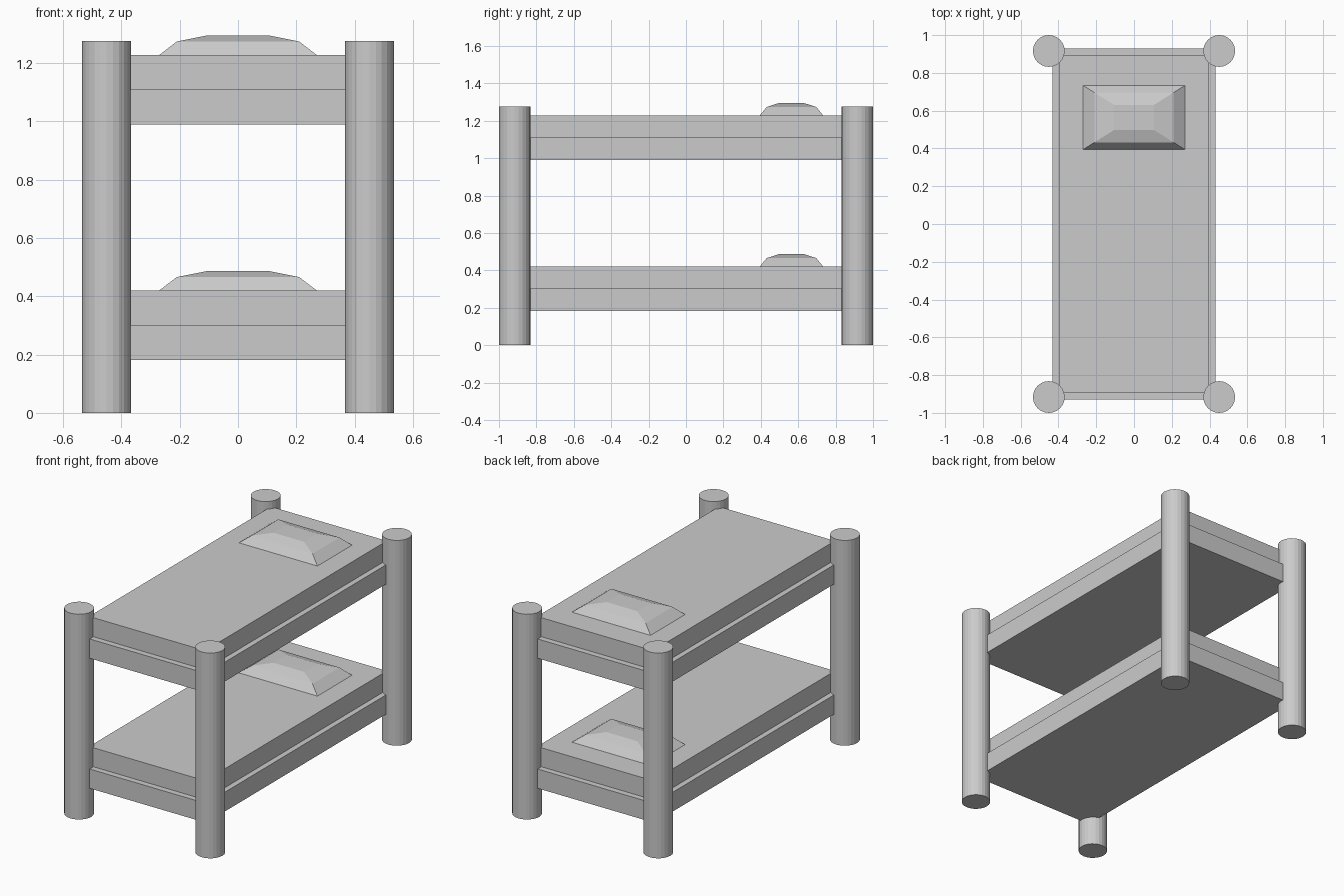
import bpy, bmesh

if "Cube" in bpy.data.objects:
    bpy.data.objects.remove(bpy.data.objects["Cube"])


def finish(name, bm):
    bmesh.ops.recalc_face_normals(bm, faces=bm.faces)
    mesh = bpy.data.meshes.new(name)
    bm.to_mesh(mesh)
    bm.free()
    obj = bpy.data.objects.new(name, mesh)
    bpy.context.collection.objects.link(obj)
    return obj


def box(name, hx, hy, z0, z1):
    bm = bmesh.new()
    bmesh.ops.create_cube(bm, size=1)
    for v in bm.verts:
        v.co.x *= 2 * hx
        v.co.y *= 2 * hy
        v.co.z = z1 if v.co.z > 0 else z0
    return finish(name, bm)


def pillow(name, y, z):
    # Stacked rectangles (half x, half y, height) that taper to a flat top
    bm = bmesh.new()
    rings = []
    for hx, hy, h in [(0.27, 0.17, 0), (0.21, 0.132, 0.046), (0.105, 0.066, 0.067)]:
        rings.append([bm.verts.new((sx * hx, y + sy * hy, z + h))
                      for sx, sy in [(-1, -1), (1, -1), (1, 1), (-1, 1)]])
    for low, high in zip(rings, rings[1:]):
        for i in range(4):
            j = (i + 1) % 4
            bm.faces.new((low[i], low[j], high[j], high[i]))
    bm.faces.new(rings[0][::-1])
    bm.faces.new(rings[-1])
    return finish(name, bm)


# Four round corner posts
HEIGHT = 1.275
for side, sx in (("left", -1), ("right", 1)):
    for end, sy in (("front", -1), ("back", 1)):
        bpy.ops.mesh.primitive_cylinder_add(
            vertices=24, radius=0.084, depth=HEIGHT,
            location=(sx * 0.451, sy * 0.916, HEIGHT / 2))
        bpy.context.object.name = f"{end}_{side}_post"

# Two bunks: frame, mattress and pillow
for level, z in (("lower", 0.182), ("upper", 0.99)):
    box(f"{level}_frame", 0.432, 0.93, z, z + 0.12)
    box(f"{level}_mattress", 0.398, 0.893, z + 0.12, z + 0.238)
    pillow(f"{level}_pillow", 0.564, z + 0.238)
